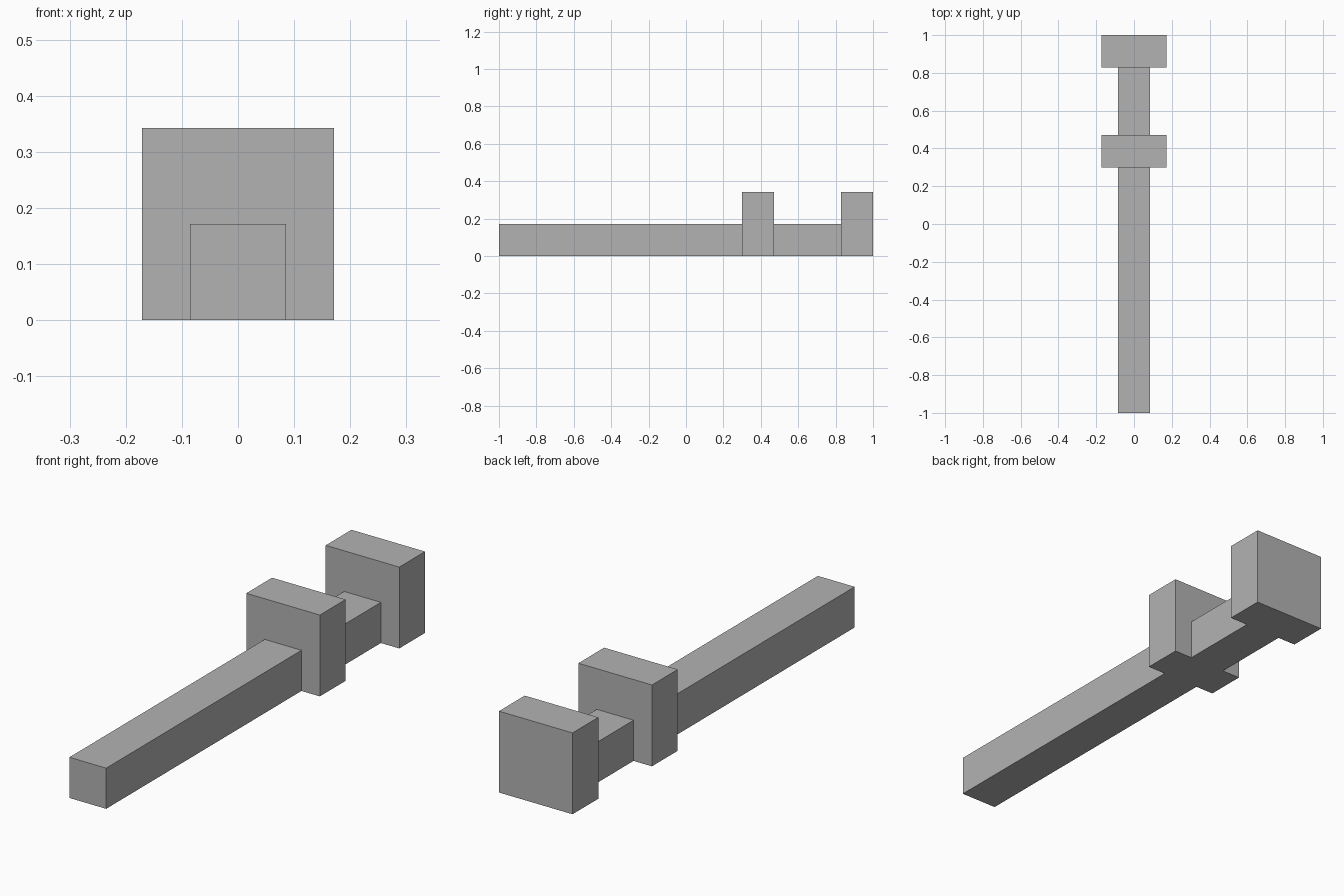
import bpy

cube = bpy.data.objects.get("Cube")
if cube:
    bpy.data.objects.remove(cube, do_unlink=True)

# Single plain grey material
grey = bpy.data.materials.new("plain grey")
grey.use_nodes = True
colour = (0.45, 0.45, 0.45, 1)
grey.diffuse_color = colour
grey.node_tree.nodes["Principled BSDF"].inputs["Base Color"].default_value = colour

UNIT = 2 / 11.67  # thickness of the bar


def block(name, size, y_front, y_back):
    """Square-section block standing on the ground, from y_front to y_back."""
    bpy.ops.mesh.primitive_cube_add(size=1, location=(0, (y_front + y_back) / 2, size / 2))
    obj = bpy.context.object
    obj.name = name
    obj.scale = (size, y_back - y_front, size)
    bpy.ops.object.transform_apply(location=False, rotation=False, scale=True)
    obj.data.materials.append(grey)


# Long bar, wide guard, short grip and wide end block, butted end to end
guard_front = 0.3
guard_back = guard_front + UNIT
pommel_front = 1 - UNIT
block("blade", UNIT, -1, guard_front)
block("guard", 2 * UNIT, guard_front, guard_back)
block("grip", UNIT, guard_back, pommel_front)
block("pommel", 2 * UNIT, pommel_front, 1)
